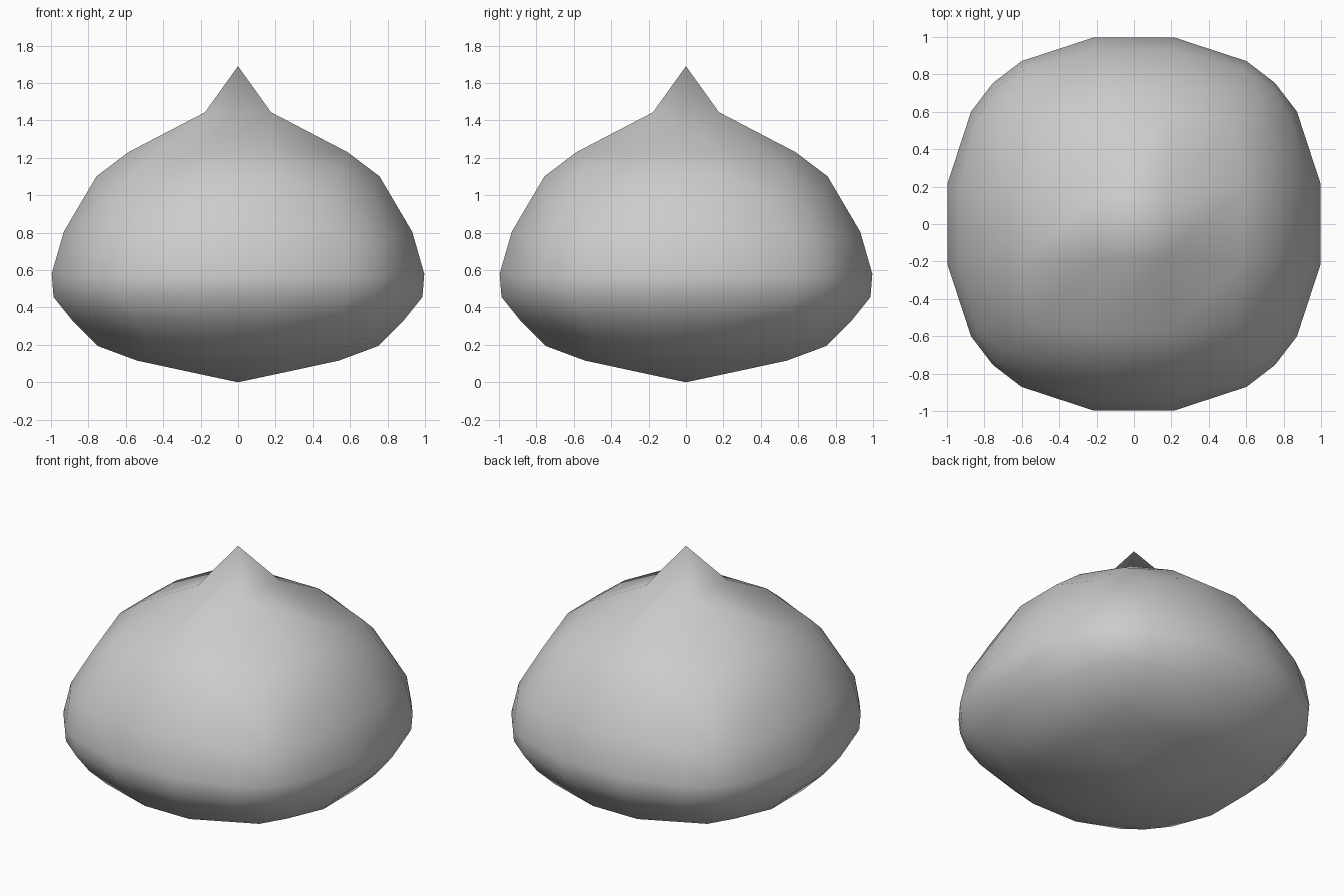
import bpy, bmesh
from mathutils import Vector

if "Cube" in bpy.data.objects:
    bpy.data.objects.remove(bpy.data.objects["Cube"])

# grid positions on each cube side, spaced towards the rim
GRID = [-1, -0.69, -0.22, 0.22, 0.69, 1]
# rounded cube height -> (final height, width factor)
LEVELS = [(-1.0, 0.035, 0.8), (-0.88, 0.11, 0.89), (-0.745, 0.2, 1.0),
          (-0.61, 0.32, 1.01), (-0.22, 0.455, 0.99), (0.22, 0.58, 1.0),
          (0.61, 0.81, 1.07), (0.745, 1.09, 1.005), (0.88, 1.24, 0.97), (1.0, 1.45, 0.8)]


def shape(d):
    # round the cube, then squash the base and taper the top
    v = d / (sum(abs(c) ** 2.35 for c in d) ** (1 / 2.35)) * 1.02
    z = max(-1, min(1, v.z))
    for (a, za, sa), (b, zb, sb) in zip(LEVELS, LEVELS[1:]):
        if z <= b:
            t = (z - a) / (b - a)
            s = sa + (sb - sa) * t
            return Vector((v.x * s, v.y * s, za + (zb - za) * t))


# body: six gridded sides of a rounded cube
bm = bmesh.new()
for axis in range(3):
    for side in (-1, 1):
        rows = []
        for a in GRID:
            row = []
            for b in GRID:
                d = Vector((0, 0, 0))
                d[axis], d[(axis + 1) % 3], d[(axis + 2) % 3] = side, a, b
                row.append(bm.verts.new(shape(d)))
            rows.append(row)
        for i in range(5):
            for j in range(5):
                f = [rows[i][j], rows[i + 1][j], rows[i + 1][j + 1], rows[i][j + 1]]
                bm.faces.new(f if side > 0 else f[::-1])
bmesh.ops.remove_doubles(bm, verts=bm.verts, dist=0.001)

# pointed tip and shallow bottom point on the two middle squares
for tip in (1.69, 0.0):
    mid = min(bm.faces, key=lambda f: (f.calc_center_median() - Vector((0, 0, tip))).length)
    new = bmesh.ops.poke(bm, faces=[mid])
    new["verts"][0].co = (0, 0, tip)
bmesh.ops.recalc_face_normals(bm, faces=bm.faces)
for f in bm.faces:
    f.smooth = True

mesh = bpy.data.meshes.new("droplet_body")
bm.to_mesh(mesh)
bm.free()
bpy.context.collection.objects.link(bpy.data.objects.new("droplet_body", mesh))
